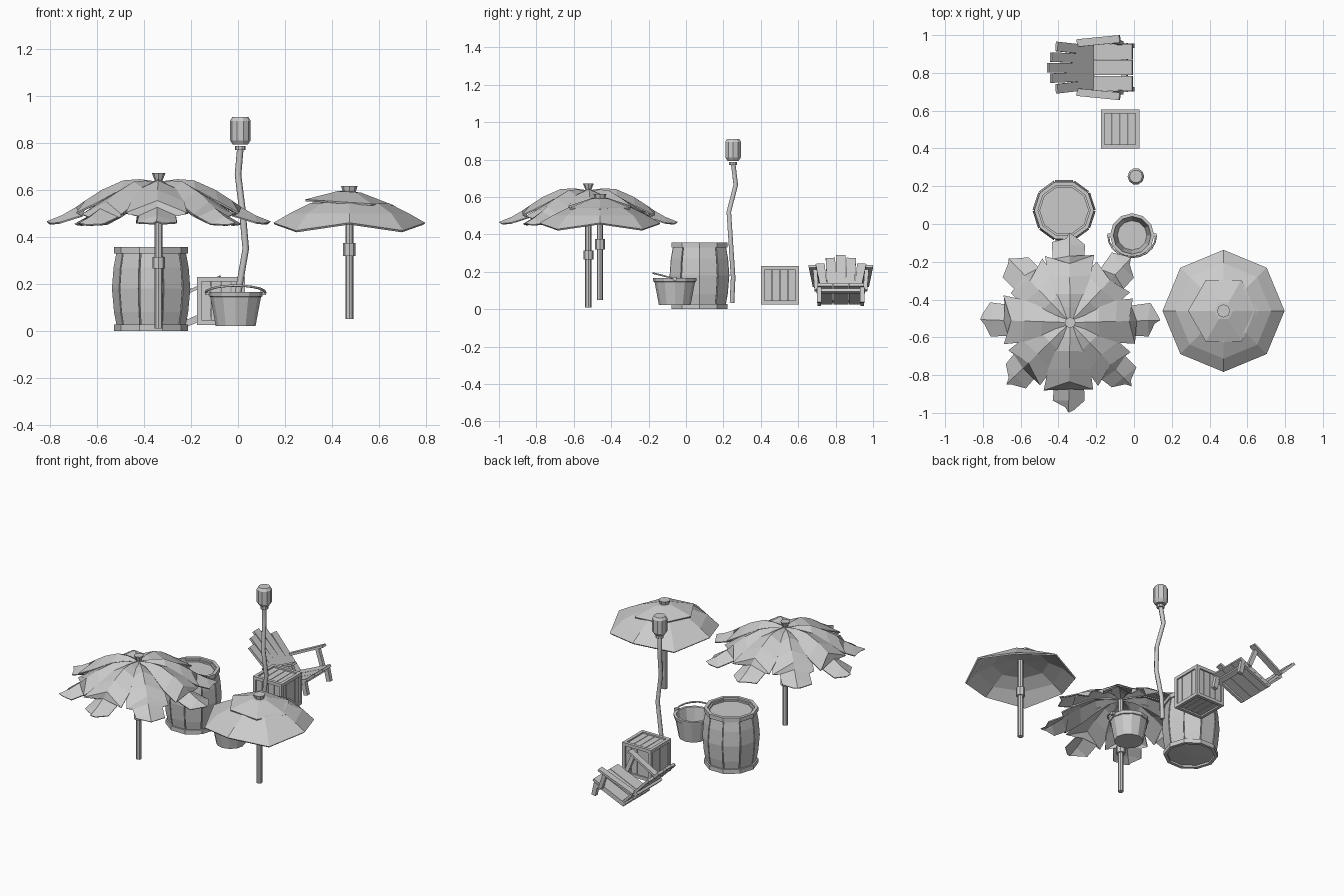
import bpy, bmesh, random
from math import sin, cos, pi, radians
from mathutils import Vector, Matrix

if "Cube" in bpy.data.objects:
    bpy.data.objects.remove(bpy.data.objects["Cube"])

random.seed(4)


def finish(name, bm, loc=(0, 0, 0), rot=(0, 0, 0)):
    bmesh.ops.remove_doubles(bm, verts=bm.verts, dist=1e-5)
    bmesh.ops.recalc_face_normals(bm, faces=bm.faces)
    me = bpy.data.meshes.new(name)
    bm.to_mesh(me)
    bm.free()
    ob = bpy.data.objects.new(name, me)
    ob.location, ob.rotation_euler = loc, rot
    bpy.context.collection.objects.link(ob)
    return ob


def lathe(name, profile, n, loc, rot=(0, 0, 0), closed=False):
    """Faceted turned part from (radius, z) points."""
    bm = bmesh.new()
    rings = [[bm.verts.new((r * cos(2 * pi * i / n), r * sin(2 * pi * i / n), z))
              for i in range(n)] for r, z in profile]
    pairs = list(zip(rings, rings[1:])) + ([(rings[-1], rings[0])] if closed else [])
    for a, b in pairs:
        for i in range(n):
            j = (i + 1) % n
            bm.faces.new((a[i], a[j], b[j], b[i]))
    return finish(name, bm, loc, rot)


def post(name, r, z0, z1, n, loc, r2=None):
    return lathe(name, [(0, z0), (r, z0), (r if r2 is None else r2, z1), (0, z1)], n, loc)


def beam(name, a, b, width, thick, side=(0, 1, 0)):
    """Rectangular bar from a to b; width runs along side."""
    a, b = Vector(a), Vector(b)
    d = b - a
    n = d.cross(Vector(side)).normalized()
    s = n.cross(d).normalized()
    m = Matrix((d, s * width, n * thick)).transposed().to_4x4()
    m.translation = (a + b) / 2
    bm = bmesh.new()
    bmesh.ops.create_cube(bm, size=1, matrix=m)
    return finish(name, bm)


def tube(name, pts, r, loc=(0, 0, 0)):
    cu = bpy.data.curves.new(name, 'CURVE')
    cu.dimensions, cu.bevel_depth, cu.bevel_resolution = '3D', r, 1
    cu.use_fill_caps = True
    sp = cu.splines.new('POLY')
    sp.points.add(len(pts) - 1)
    for p, c in zip(sp.points, pts):
        p.co = (*c, 1)
    ob = bpy.data.objects.new(name, cu)
    ob.location = loc
    bpy.context.collection.objects.link(ob)


def thicken(ob, t):
    m = ob.modifiers.new('thickness', 'SOLIDIFY')
    m.thickness, m.offset = t, 0


# Leaf parasol: pole, collar, cap and eight torn palm leaves
LX, LY = -0.338, -0.522
post('leaf_parasol_pole', 0.017, 0.01, 0.64, 8, (LX, LY, 0))
post('leaf_parasol_collar', 0.027, 0.265, 0.315, 8, (LX, LY, 0))
post('leaf_parasol_cap', 0.014, 0.635, 0.672, 8, (LX, LY, 0), 0.029)
RIB = [(0, .632), (.08, .643), (.15, .638), (.24, .598), (.31, .553), (.35, .525), (.41, .49), (.475, .464)]
EDGE = [(0, .008, 0), (.08, .035, .02), (.15, .075, .035), (.25, .112, .05),
        (.345, .125, .052), (.325, .082, .035), (.415, .085, .03), (.455, .022, .008)]
for k in range(8):
    bm = bmesh.new()
    grow = 1.0 if k % 2 == 0 else 0.985
    mid = [bm.verts.new((r * grow, 0, z)) for r, z in RIB]
    for s in (-1, 1):
        row = []
        for i, ((r, w, drop), (rm, zm)) in enumerate(zip(EDGE, RIB)):
            j = random.uniform(-.014, .014) if i > 3 else 0
            row.append(bm.verts.new(((r + j) * grow, s * (w + j * .6), zm - drop)))
        for i in range(len(RIB) - 1):
            bm.faces.new((mid[i], mid[i + 1], row[i + 1], row[i]))
    leaf = finish('palm_leaf', bm, (LX, LY, (k % 2) * -0.006), (0, 0, k * pi / 4 + random.uniform(-.05, .05)))
    thicken(leaf, 0.007)

# Cloth parasol: pole, collar, octagonal canopy, tilted hexagonal top tier, knob
PX, PY = 0.474, -0.46
post('cloth_parasol_pole', 0.017, 0.05, 0.58, 8, (PX, PY, 0))
post('cloth_parasol_collar', 0.026, 0.32, 0.375, 8, (PX, PY, 0))
canopy = lathe('cloth_canopy', [(.32, .45), (.25, .497), (.165, .54), (0, .565)], 8, (PX, PY, 0))
for i, v in enumerate(canopy.data.vertices):
    if v.co.z < .46:
        v.co.z = .457 if min(abs(v.co.x), abs(v.co.y)) < .01 else .424
thicken(canopy, 0.01)
tier = lathe('canopy_top_tier', [(.187, .544), (.05, .588), (0, .592)], 6, (PX, PY, 0))
for v in tier.data.vertices:
    v.co.z -= v.co.x * 0.065
thicken(tier, 0.008)
post('cloth_parasol_cap', 0.026, 0.585, 0.617, 8, (PX, PY, 0), 0.035)

# Barrel: dark core, ten bulging staves, two hoops, recessed lid
B = (-0.37, 0.072, 0)
SHAPE = [(.146, .012), (.159, .08), (.168, .18), (.161, .27), (.147, .345)]
lathe('barrel_core', [(0, .005)] + [(r - .008, z) for r, z in SHAPE] +
      [(.128, .345), (.128, .335), (0, .335)], 10, B)
for k in range(10):
    bm = bmesh.new()
    rings = []
    for r, z in SHAPE:
        ring = []
        for rr, t in ((r, .035), (r, .965), (r - .015, .965), (r - .015, .035)):
            a, b = k * pi / 5, (k + 1) * pi / 5
            ring.append(bm.verts.new((rr * (cos(a) * (1 - t) + cos(b) * t),
                                      rr * (sin(a) * (1 - t) + sin(b) * t), z)))
        rings.append(ring)
    for p, q in zip(rings, rings[1:]):
        for i in range(4):
            bm.faces.new((p[i], p[(i + 1) % 4], q[(i + 1) % 4], q[i]))
    bm.faces.new(rings[0])
    bm.faces.new(rings[-1])
    finish('barrel_stave', bm, B)
for z0, z1 in ((0, .027), (.33, .357)):
    lathe('barrel_hoop', [(.158, z0), (.158, z1), (.138, z1), (.138, z0)], 10, B, closed=True)

# Bucket with rim, ears and a bail resting forward on the rim
K = (-0.01, -0.06, 0)
lathe('bucket', [(0, .022), (.085, .022), (.108, .145), (.114, .147), (.117, .166), (.1, .166),
                 (.078, .035), (0, .035)], 12, K)
for s in (-1, 1):
    beam('bucket_ear', (K[0] + s * .105, K[1], .163), (K[0] + s * .13, K[1], .163), .02, .02)
arc = [pi * i / 10 for i in range(11)]
tube('bucket_handle', [(.127 * cos(a), -.116 * sin(a), .163 + .03 * sin(a)) for a in arc], .005, K)

# Lamp: crooked pole, collar, bevelled head
tube('lamp_pole', [(-.008, .246, .035), (.002, .252, .17), (.033, .24, .35), (.018, .229, .52),
                   (0, .266, .665), (.01, .252, .78)], .014)
post('lamp_collar', 0.023, 0.77, 0.787, 10, (.01, .252, 0))
lathe('lamp_head', [(0, .793), (.031, .793), (.044, .812), (.044, .895), (.034, .911), (0, .911)],
      10, (.01, .252, 0))

# Crate: recessed slats inside a frame of twelve bars
CX, CY, CZ, H = -0.073, 0.503, 0.128, 0.092
for i in range(4):
    o = (i - 1.5) * .043
    beam('crate_slat', (CX + o, CY - .09, CZ), (CX + o, CY + .09, CZ), .04, .185, (1, 0, 0))
    for s in (-1, 1):
        beam('crate_end_slat', (CX + o, CY + s * .088, CZ - .09), (CX + o, CY + s * .088, CZ + .09), .04, .01, (1, 0, 0))
        beam('crate_side_slat', (CX + s * .088, CY + o, CZ - .09), (CX + s * .088, CY + o, CZ + .09), .04, .01)
for s in (-1, 1):
    for t in (-1, 1):
        beam('crate_bar_x', (CX - .102, CY + s * H, CZ + t * H), (CX + .102, CY + s * H, CZ + t * H), .02, .02)
        beam('crate_bar_y', (CX + s * H, CY - .102, CZ + t * H), (CX + s * H, CY + .102, CZ + t * H), .02, .02, (1, 0, 0))
        beam('crate_corner', (CX + s * H, CY + t * H, CZ - .102), (CX + s * H, CY + t * H, CZ + .102), .02, .02)

# Reclined deck chair facing +x: seat slats, fanned back, arms, legs
YC = 0.828
for i in (-1, 0, 1):
    y = YC + i * .084
    beam('seat_slat', (-.235, y, .032), (-.008, y, .132), .081, .016)
for i in (-2, -1, 0, 1, 2):
    # Slats widen outward and are shorter at the sides
    k = 1 - .065 * abs(i) - (.06 if abs(i) == 2 else 0)
    base, top = Vector((-.215, YC + i * .045, .04)), Vector((-.215 - .24 * k, YC + i * .056, .04 + .245 * k))
    slat = beam('back_slat', base, top, .05, .016)
beam('back_rail', (-.31, YC - .125, .115), (-.31, YC + .125, .115), .03, .015, (-.7, 0, .7))
beam('seat_rail', (-.05, YC - .13, .098), (-.05, YC + .13, .098), .03, .02, (1, 0, .44))
for s in (-1, 1):
    beam('chair_arm', (-.3, YC + s * .13, .125), (-.075, YC + s * .152, .23), .04, .014)
    beam('arm_post', (-.11, YC + s * .138, .21), (-.068, YC + s * .13, .1), .022, .025)
    beam('front_leg', (-.03, YC + s * .115, .115), (-.012, YC + s * .115, .035), .025, .028)
    beam('seat_side', (-.225, YC + s * .115, .026), (-.02, YC + s * .115, .115), .018, .022)
